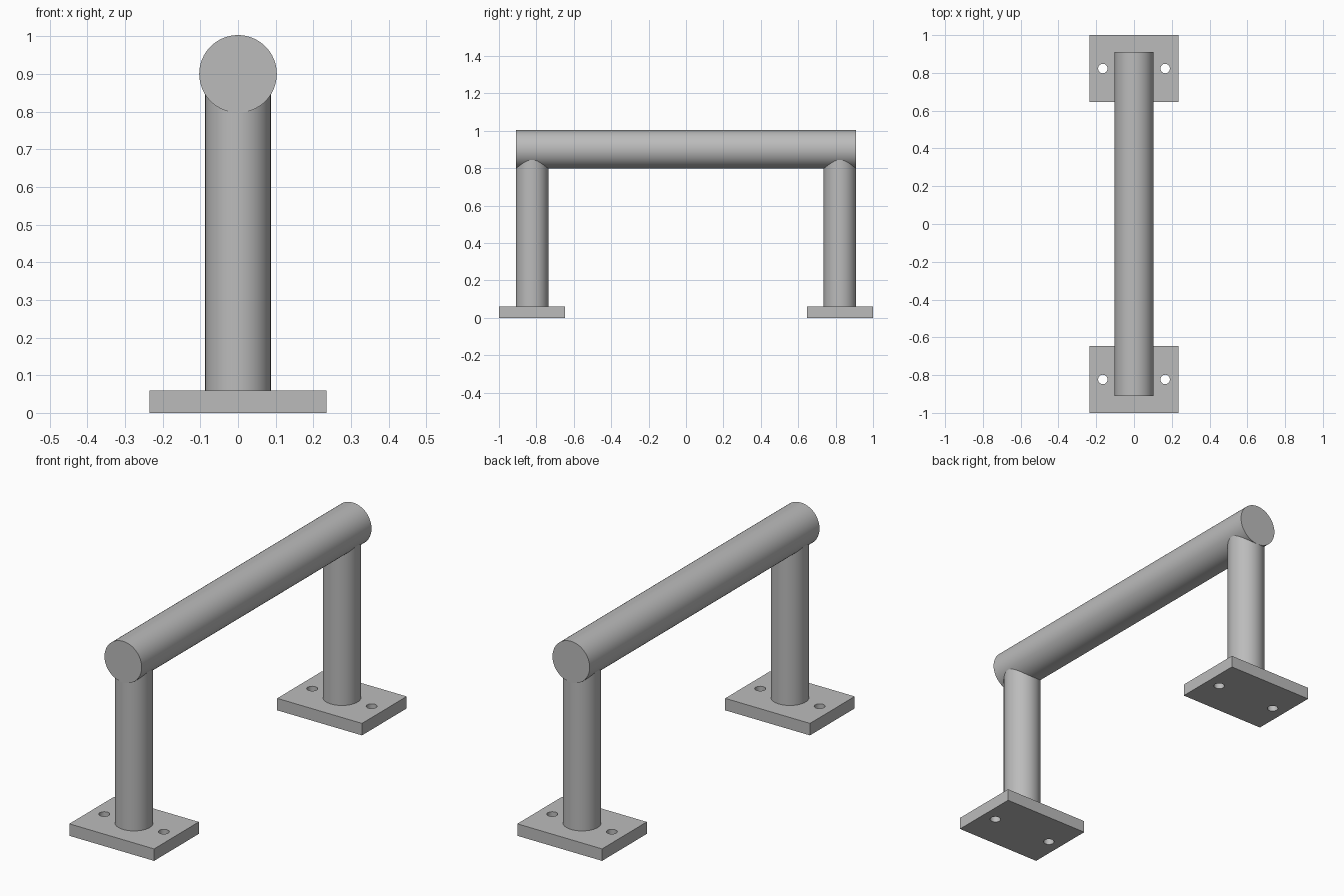
import bpy
from math import pi

if "Cube" in bpy.data.objects:
    bpy.data.objects.remove(bpy.data.objects["Cube"], do_unlink=True)

BAR_R, BAR_Z, BAR_LEN = 0.103, 0.9, 1.82
POST_R, POST_Y, POST_TOP = 0.087, 0.823, 0.88
PLATE_X, PLATE_Y, PLATE_T = 0.47, 0.354, 0.06
HOLE_X, HOLE_R = 0.165, 0.025

# One plain metal colour for everything
steel = bpy.data.materials.new("steel grey")
steel.use_nodes = True
colour = (0.5, 0.5, 0.5, 1)
steel.diffuse_color = colour
steel.node_tree.nodes["Principled BSDF"].inputs["Base Color"].default_value = colour


def cylinder(name, radius, length, location, rotation=(0, 0, 0), sides=64):
    bpy.ops.mesh.primitive_cylinder_add(vertices=sides, radius=radius, depth=length,
                                        location=location, rotation=rotation)
    obj = bpy.context.object
    obj.name = name
    obj.data.materials.append(steel)
    bpy.ops.object.shade_smooth_by_angle(angle=pi / 6)
    return obj


def base_plate(name, y):
    bpy.ops.mesh.primitive_cube_add(size=1, location=(0, y, PLATE_T / 2))
    plate = bpy.context.object
    plate.name = name
    plate.scale = (PLATE_X, PLATE_Y, PLATE_T)
    bpy.ops.object.transform_apply(location=False, rotation=False, scale=True)
    plate.data.materials.append(steel)
    # Screw holes either side of the post
    for x in (-HOLE_X, HOLE_X):
        cutter = cylinder("hole_cutter", HOLE_R, PLATE_T * 3, (x, y, PLATE_T / 2), sides=32)
        cutter.hide_render = True
        cut = plate.modifiers.new("screw_hole", "BOOLEAN")
        cut.operation, cut.solver, cut.object = "DIFFERENCE", "EXACT", cutter
        bpy.context.view_layer.objects.active = plate
        bpy.ops.object.modifier_apply(modifier=cut.name)
        bpy.data.objects.remove(cutter, do_unlink=True)
    plate.select_set(True)
    bpy.ops.object.shade_smooth_by_angle(angle=pi / 6)


# Horizontal grip bar
cylinder("grip_bar", BAR_R, BAR_LEN, (0, 0, BAR_Z), (pi / 2, 0, 0))

# Upright posts on drilled plates
for side, sign in (("front", -1), ("back", 1)):
    y = sign * POST_Y
    base_plate(side + "_base_plate", y)
    height = POST_TOP - PLATE_T
    cylinder(side + "_post", POST_R, height, (0, y, PLATE_T + height / 2))
